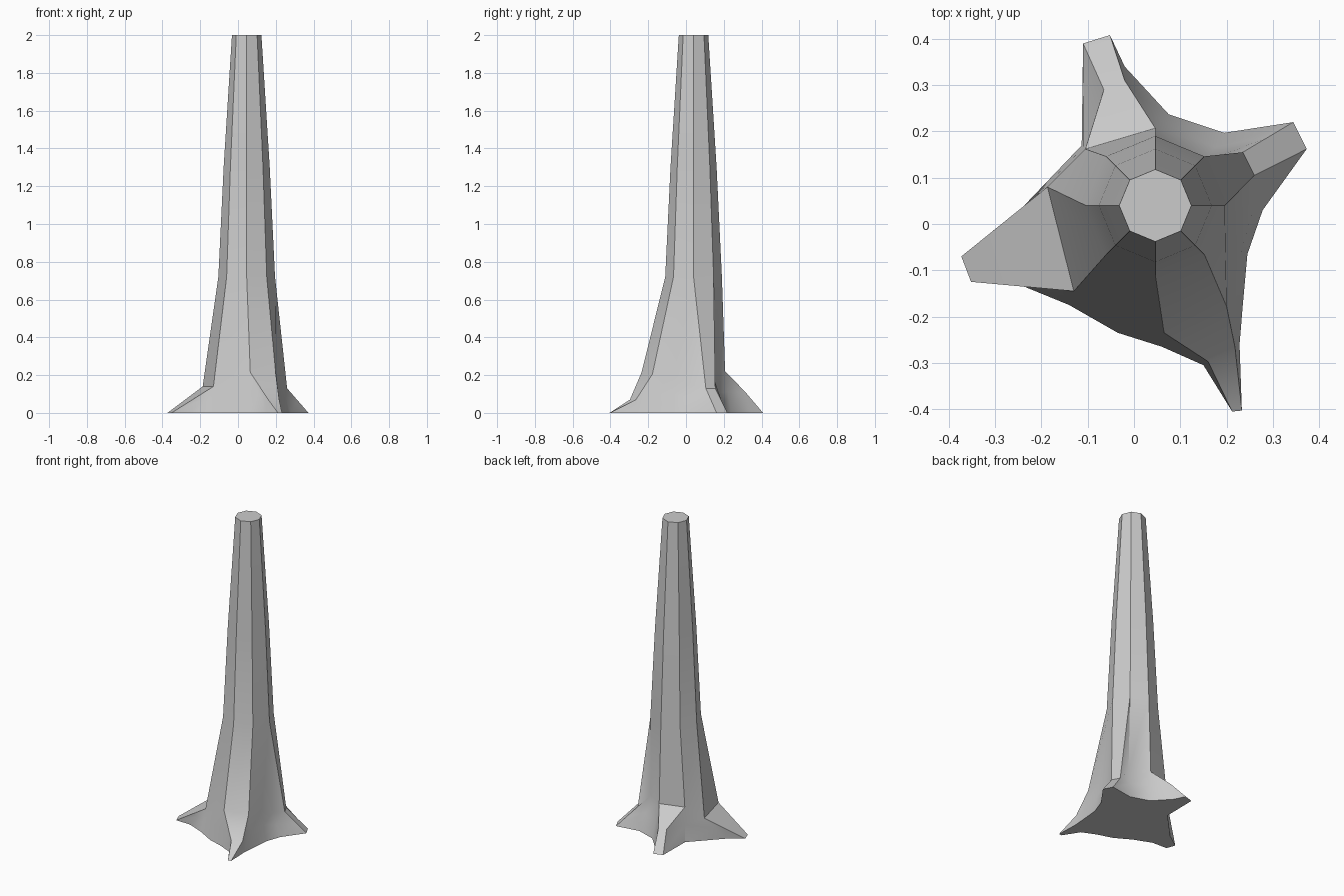
import bpy, bmesh, math
from mathutils import Vector

if "Cube" in bpy.data.objects:
    bpy.data.objects.remove(bpy.data.objects["Cube"])

CX, CY = 0.046, 0.04
bm = bmesh.new()

# Shoulder points where the trunk breaks into roots: (x, y, z, trunk corner)
S = {
    'r0': (.26, .105, .13, 0), 'r1': (.235, .155, .13, 1), 'rb': (.155, .135, .22, 1),
    'b0': (.046, .207, .22, 2), 'b1': (-.105, .162, .22, 3),
    'l0': (-.187, .08, .14, 4), 'l1': (-.13, -.145, .14, 5),
    'fl': (-.025, -.195, .2, 6), 'f0': (.065, -.235, .215, 6), 'f1': (.2, -.178, .205, 7),
    'v': (.215, -.065, .2, 0), 'w': (.232, .02, .15, 0),
}
# Ground outline, counter-clockwise: (x, y, shoulder)
OUT = [
    (.373, .162, 'r0'), (.344, .22, 'r1'), (.195, .197, 'rb'), (.075, .237, 'b0'),
    (-.02, .34, 'b0'), (-.052, .408, 'b0'), (-.11, .39, 'b1'), (-.113, .17, 'b1'),
    (-.28, -.005, 'l0'), (-.373, -.07, 'l0'), (-.352, -.125, 'l1'), (-.25, -.13, 'l1'),
    (-.14, -.175, 'l1'), (-.035, -.235, 'fl'), (.06, -.265, 'f0'), (.15, -.305, 'f0'),
    (.212, -.405, 'f0'), (.233, -.403, 'f1'), (.228, -.26, 'f1'), (.235, -.175, 'f1'),
    (.245, -.065, 'v'), (.278, .03, 'w'),
]
# Knee points on the back and front roots
KNEE = {5: (-.02, .31, .115), 6: (-.065, .29, .115),
        16: (.16, -.297, .07), 17: (.218, -.265, .07)}


def ring(z, r):
    return [bm.verts.new((CX + r * math.cos(k * math.pi / 4),
                          CY + r * math.sin(k * math.pi / 4), z)) for k in range(8)]


def face(*vs):
    vs = list(dict.fromkeys(vs))
    if len(vs) > 2:
        bm.faces.new(vs)


# Upper trunk
rings = [ring(.72, .15), ring(1.3, .122), ring(2, .078)]
for lo, hi in zip(rings, rings[1:]):
    for k in range(8):
        face(lo[k], lo[k - 7], hi[k - 7], hi[k])
bm.faces.new(rings[-1])

# Flared base and roots
sh = {n: bm.verts.new(p[:3]) for n, p in S.items()}
ground = [bm.verts.new((x, y, 0)) for x, y, _ in OUT]
knee = []
for i, (x, y, n) in enumerate(OUT):
    mid = (Vector((x, y, 0)) + sh[n].co) / 2
    knee.append(bm.verts.new(KNEE.get(i, mid)))
for i in range(len(OUT)):
    j = (i + 1) % len(OUT)
    a, b = OUT[i][2], OUT[j][2]
    face(ground[i], ground[j], knee[j], knee[i])
    face(knee[i], knee[j], sh[b], sh[a])
    face(sh[a], sh[b], rings[0][S[b][3]], rings[0][S[a][3]]) if a != b else None
bm.faces.new(ground[::-1])
bmesh.ops.recalc_face_normals(bm, faces=bm.faces)

me = bpy.data.meshes.new("tree_trunk")
bm.to_mesh(me)
bm.free()
ob = bpy.data.objects.new("tree_trunk", me)
bpy.context.collection.objects.link(ob)
bpy.context.view_layer.objects.active = ob
ob.select_set(True)
bpy.ops.object.shade_smooth_by_angle(angle=math.radians(30))
